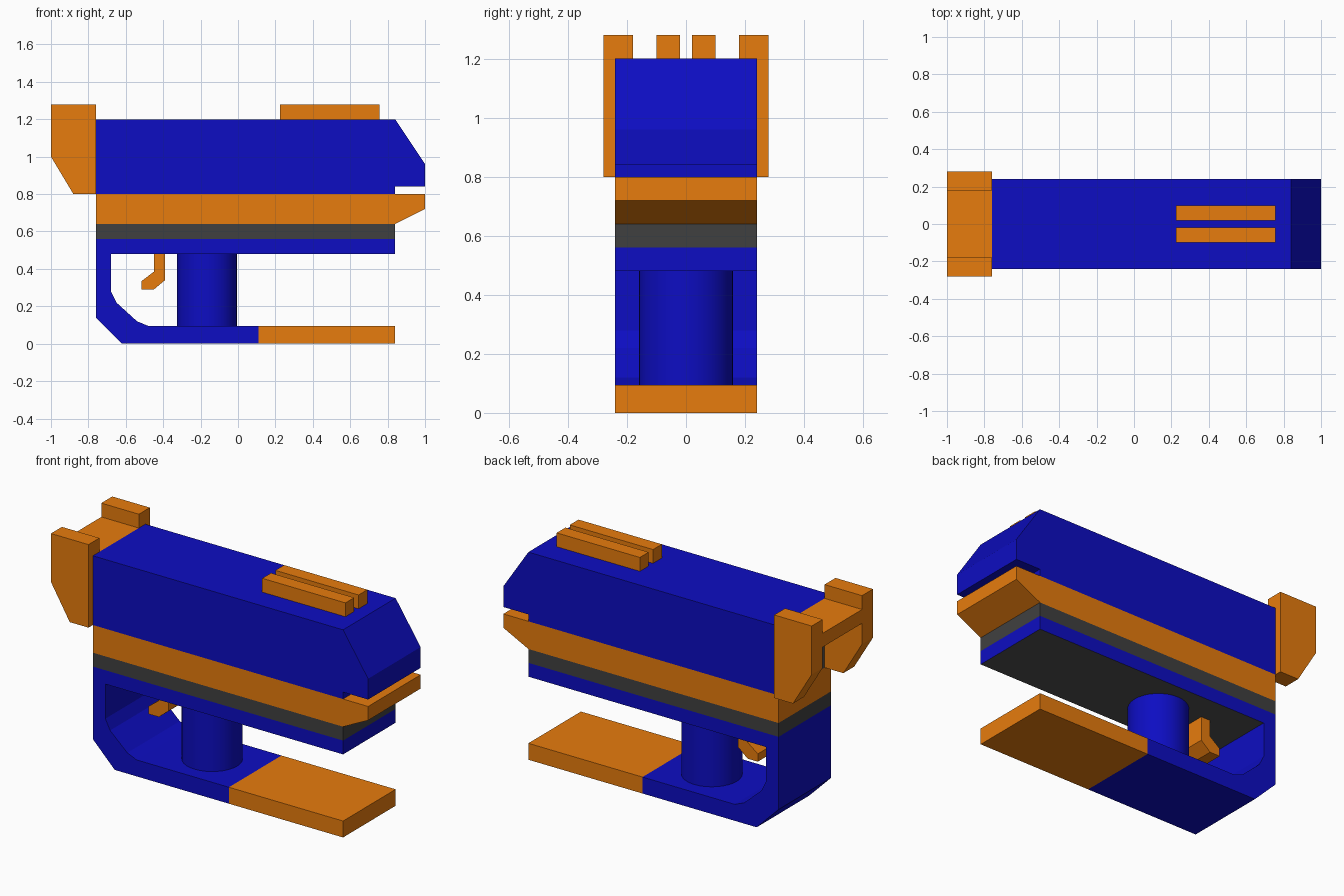
import bpy
import bmesh
import math

if "Cube" in bpy.data.objects:
    bpy.data.objects.remove(bpy.data.objects["Cube"])


def material(name, rgb):
    m = bpy.data.materials.new(name)
    m.diffuse_color = (*rgb, 1)
    m.use_nodes = True
    m.node_tree.nodes["Principled BSDF"].inputs["Base Color"].default_value = m.diffuse_color
    return m


BLUE = material("blue", (0.004, 0.004, 0.54))
ORANGE = material("orange", (0.8, 0.2, 0.004))
GREY = material("dark_grey", (0.051, 0.051, 0.051))
UNDER = material("underside_grey", (0.08, 0.08, 0.08))


def extrude(name, profile, y0, y1, mat, grey_face=None):
    """Extrude an (x, z) profile from y0 to y1; grey_face picks faces to paint grey."""
    bm = bmesh.new()
    face = bm.faces.new([bm.verts.new((x, y0, z)) for x, z in profile])
    new = bmesh.ops.extrude_face_region(bm, geom=[face])["geom"]
    verts = [g for g in new if isinstance(g, bmesh.types.BMVert)]
    bmesh.ops.translate(bm, verts=verts, vec=(0, y1 - y0, 0))
    bmesh.ops.recalc_face_normals(bm, faces=bm.faces)
    mesh = bpy.data.meshes.new(name)
    if grey_face:
        bm.normal_update()
        for f in bm.faces:
            if grey_face(f.normal, f.calc_center_median()):
                f.material_index = 1
    mesh.materials.append(mat)
    if grey_face:
        mesh.materials.append(UNDER)
    bm.to_mesh(mesh)
    bm.free()
    ob = bpy.data.objects.new(name, mesh)
    bpy.context.collection.objects.link(ob)
    return ob


def box(name, x0, x1, z0, z1, y0, y1, mat):
    return extrude(name, [(x0, z0), (x1, z0), (x1, z1), (x0, z1)], y0, y1, mat)


W = 0.24  # half width of the body

# Upper body with sloped nose and grey rear face
extrude("upper_body",
        [(-0.76, 0.8), (0.84, 0.8), (0.84, 0.84), (1.0, 0.84), (1.0, 0.96),
         (0.84, 1.2), (-0.76, 1.2)], -W, W, BLUE,
        lambda n, c: n.x < -0.9)

# Layered lower body
extrude("middle_band",
        [(-0.76, 0.64), (0.84, 0.64), (1.0, 0.72), (1.0, 0.8), (-0.76, 0.8)],
        -W, W, ORANGE)
box("grey_band", -0.76, 0.84, 0.56, 0.64, -W, W, GREY)

# Lower frame and hand guard in one profile, with grey underside
extrude("frame_and_guard",
        [(-0.76, 0.56), (-0.76, 0.14), (-0.62, 0), (0.11, 0), (0.11, 0.095),
         (-0.48, 0.095), (-0.54, 0.12), (-0.65, 0.22), (-0.68, 0.28),
         (-0.68, 0.48), (0.84, 0.48), (0.84, 0.56)], -W, W, BLUE,
        lambda n, c: n.z < -0.9 and c.z > 0.4)

# Front half of the base plate
box("base_plate", 0.11, 0.84, 0, 0.095, -W, W, ORANGE)

# Round grip
bpy.ops.mesh.primitive_cylinder_add(vertices=32, radius=0.16, depth=0.385,
                                    location=(-0.165, 0, 0.2875))
grip = bpy.context.object
grip.name = "grip"
grip.data.materials.append(BLUE)
bpy.ops.object.shade_smooth_by_angle(angle=math.radians(30))

# Trigger
extrude("trigger",
        [(-0.45, 0.48), (-0.45, 0.385), (-0.515, 0.335), (-0.515, 0.29),
         (-0.45, 0.29), (-0.39, 0.34), (-0.39, 0.48)], -0.08, 0.08, ORANGE)

# Paired rear plates and top sight rails
for side, s in (("left", 1), ("right", -1)):
    extrude("rear_plate_" + side,
            [(-0.88, 0.8), (-0.76, 0.8), (-0.76, 1.28), (-1.0, 1.28), (-1.0, 1.0)],
            *sorted((0.18 * s, 0.28 * s)), ORANGE)
    box("sight_rail_" + side, 0.225, 0.757, 1.2, 1.28,
        *sorted((0.02 * s, 0.10 * s)), ORANGE)

# Bridge joining the rear plates
box("rear_bridge", -1.0, -0.76, 1.12, 1.2, -0.18, 0.18, ORANGE)
